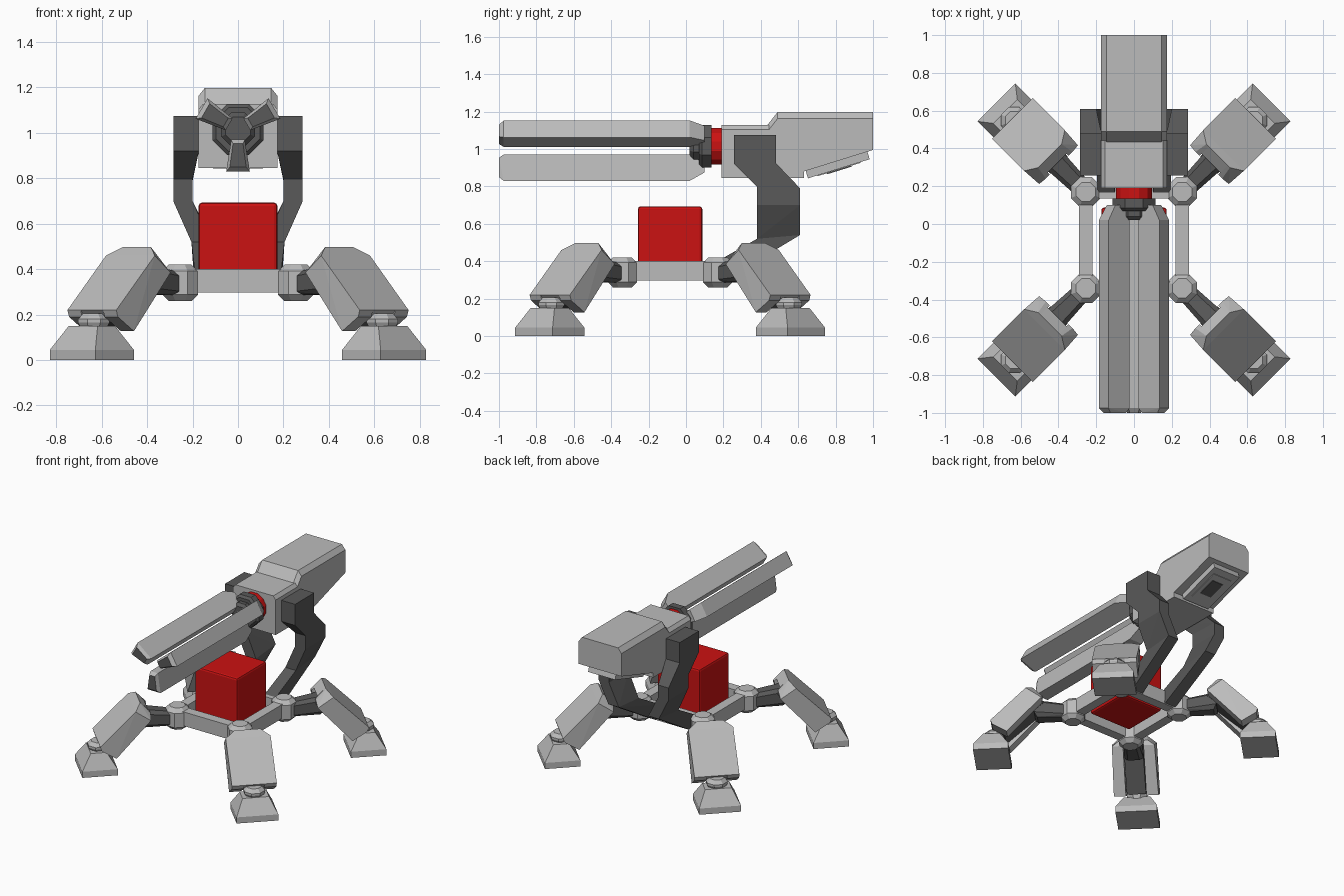
import bpy, bmesh, math
from mathutils import Vector, Matrix

cube = bpy.data.objects.get("Cube")
if cube:
    bpy.data.objects.remove(cube, do_unlink=True)


def material(name, rgb):
    m = bpy.data.materials.new(name)
    m.use_nodes = True
    m.diffuse_color = (*rgb, 1)
    m.node_tree.nodes["Principled BSDF"].inputs["Base Color"].default_value = (*rgb, 1)
    return m


LIGHT = material("light grey", (0.50, 0.50, 0.50))
DARK = material("dark grey", (0.10, 0.10, 0.10))
RED = material("red", (0.60, 0.006, 0.006))


def finish(name, bm, *mats):
    me = bpy.data.meshes.new(name)
    bm.normal_update()
    bm.to_mesh(me)
    bm.free()
    ob = bpy.data.objects.new(name, me)
    bpy.context.collection.objects.link(ob)
    for m in mats:
        me.materials.append(m)
    return ob


def add_hull(bm, pts):
    """Add one convex solid around the points."""
    part = bmesh.new()
    for p in pts:
        part.verts.new(p)
    res = bmesh.ops.convex_hull(part, input=part.verts[:])
    loose = {g for g in res["geom_interior"] + res["geom_unused"]
             if isinstance(g, bmesh.types.BMVert)}
    bmesh.ops.delete(part, geom=list(loose), context="VERTS")
    bmesh.ops.dissolve_limit(part, angle_limit=0.02, verts=part.verts[:], edges=part.edges[:])
    bmesh.ops.recalc_face_normals(part, faces=part.faces[:])
    tmp = bpy.data.meshes.new("tmp")
    part.to_mesh(tmp)
    part.free()
    bm.from_mesh(tmp)
    bpy.data.meshes.remove(tmp)


def solid(name, mat, *point_sets):
    bm = bmesh.new()
    for pts in point_sets:
        add_hull(bm, pts)
    return finish(name, bm, mat)


def box(x0, x1, y0, y1, z0, z1):
    return [(x, y, z) for x in (x0, x1) for y in (y0, y1) for z in (z0, z1)]


def rings(centre, levels, n=8, axis="Z"):
    """Points of stacked n-gons, levels = (radius, height)."""
    pts = []
    for r, h in levels:
        for i in range(n):
            a = 2 * math.pi * (i + 0.5) / n
            c, s = r * math.cos(a), r * math.sin(a)
            p = (c, s, h) if axis == "Z" else (c, h, s)
            pts.append(Vector(centre) + Vector(p))
    return pts


CY = -0.085          # middle of the base
H = 0.255            # half spacing of the hubs
R2 = math.sqrt(0.5)

# Base frame: four bars around the core
bars = []
for s in (-1, 1):
    bars.append(box(s * H - 0.035, s * H + 0.035, CY - H, CY + H, 0.297, 0.40))
    bars.append(box(-H, H, CY + s * H - 0.035, CY + s * H + 0.035, 0.297, 0.40))
solid("base_frame", LIGHT, *bars)

# Red core with softened edges
core = solid("core_box", RED, box(-0.173, 0.173, CY - 0.172, CY + 0.172, 0.32, 0.693))
bev = core.modifiers.new("soft_edges", "BEVEL")
bev.width = 0.014
bev.segments = 2

# Legs: shin shell outline as (out, height, half width)
SHELL = [(0.91, 0.22, 0.152), (0.67, 0.46, 0.152), (0.63, 0.497, 0.088),
         (0.56, 0.42, 0.10), (0.565, 0.385, 0.145), (0.80, 0.127, 0.152), (0.90, 0.19, 0.152)]
COVER = [(0.91, 0.22), (0.67, 0.46), (0.63, 0.497), (0.575, 0.44), (0.87, 0.175)]
SHIN = [(0.56, 0.385), (0.64, 0.44), (0.89, 0.20), (0.82, 0.15)]
THIGH = [(0.38, 0.385, 0.03), (0.38, 0.365, 0.05), (0.38, 0.30, 0.05), (0.38, 0.285, 0.03),
         (0.62, 0.425, 0.04), (0.62, 0.40, 0.065), (0.62, 0.32, 0.065), (0.60, 0.29, 0.04)]

for sx, xn in ((1, "left"), (-1, "right")):
    for sy, yn in ((-1, "front"), (1, "back")):
        tag = f"{yn}_{xn}"

        def P(u, v, z):
            return ((sx * u - sy * v) * R2, CY + (sy * u + sx * v) * R2, z)

        hub = (sx * H, CY + sy * H, 0)
        solid(f"hub_{tag}", LIGHT,
              rings(hub, [(0.055, 0.26), (0.085, 0.288), (0.085, 0.392), (0.055, 0.42)]))
        solid(f"thigh_{tag}", DARK, [P(u, s * w, z) for u, z, w in THIGH for s in (-1, 1)])
        solid(f"inner_shin_{tag}", DARK, [P(u, s * 0.065, z) for u, z in SHIN for s in (-1, 1)])
        # Shell: two cheeks joined by a cover, open underneath
        cheeks = [[P(u, s * v, z) for u, z, w in SHELL for v in (0.07, w)] for s in (-1, 1)]
        cover = [P(u, s * 0.071, z) for u, z in COVER for s in (-1, 1)]
        solid(f"shin_shell_{tag}", LIGHT, cover, *cheeks)
        solid(f"ankle_{tag}", LIGHT,
              rings(P(0.898, 0, 0), [(0.055, 0.13), (0.075, 0.165), (0.075, 0.18), (0.05, 0.205)]))
        foot = [P(0.91 + a * d, b * w, z) for a in (-1, 1) for b in (-1, 1)
                for d, w, z in ((0.12, 0.1415, 0), (0.12, 0.1415, 0.045), (0.054, 0.09, 0.15))]
        solid(f"foot_{tag}", LIGHT, foot)

# Support arms: sections as (front y, z, back y, z, inner x, outer x)
ARM = [(0.257, 1.075, 0.48, 1.075, 0.172, 0.285),
       (0.257, 0.92, 0.48, 0.925, 0.172, 0.285),
       (0.38, 0.797, 0.61, 0.79, 0.20, 0.285),
       (0.38, 0.70, 0.61, 0.70, 0.20, 0.285),
       (0.38, 0.52, 0.61, 0.54, 0.12, 0.205),
       (0.15, 0.39, 0.21, 0.30, 0.10, 0.19)]
for s, xn in ((1, "left"), (-1, "right")):
    secs = [[(s * x, y, z) for x in (a, b) for y, z in ((y0, z0), (y1, z1))]
            for y0, z0, y1, z1, a, b in ARM]
    solid(f"support_arm_{xn}", DARK, *[p + q for p, q in zip(secs, secs[1:])])


# Head: front block and raised rear block, both with chamfered top edges
def chamfered(profile, w, top, drop, inset):
    pts = []
    for y, z in profile:
        for s in (-1, 1):
            if z >= top:
                pts += [(s * (w - inset), y, z), (s * w, y, z - drop)]
            else:
                pts.append((s * w, y, z))
    return pts


solid("head_front", LIGHT,
      chamfered([(0.19, 1.128), (0.47, 1.128), (0.63, 0.845), (0.19, 0.845), (0.63, 1.0)],
                0.174, 1.12, 0.025, 0.02))
solid("head_rear", LIGHT,
      chamfered([(0.433, 1.125), (0.49, 1.198), (1.0, 1.198), (1.0, 0.995),
                 (0.63, 0.88), (0.433, 0.88)], 0.174, 1.125, 0.035, 0.028))


# Hatch on the sloping underside of the head
def hatch(y0, y1, w, d0, d1):
    return [(s * w, y + 0.3 * d, 0.88 + 0.31 * (y - 0.63) - d)
            for s in (-1, 1) for y in (y0, y1) for d in (d0, d1)]


solid("hatch_rim", LIGHT, hatch(0.64, 0.97, 0.11, -0.01, 0.04))
solid("hatch_panel", LIGHT, hatch(0.69, 0.92, 0.075, 0.03, 0.044))
solid("hatch_opening", DARK, hatch(0.74, 0.87, 0.045, 0.03, 0.049))

# Collars between head and prongs
AX = (0, 0, 1.015)
solid("red_collar", RED, rings(AX, [(0.10, 0.12), (0.10, 0.20)], 12, "Y"))
solid("dark_collar", DARK, rings(AX, [(0.105, 0.07), (0.122, 0.085), (0.122, 0.135)], 8, "Y"))
solid("dark_hub", DARK, rings(AX, [(0.06, 0.02), (0.08, 0.04), (0.08, 0.08)], 8, "Y"))

# Three long prongs around the axis, sections as (y, inner r, half width, outer r, half width)
PRONG = [(-1.0, 0.062, 0.022, 0.165, 0.036), (-0.975, 0.045, 0.03, 0.185, 0.052),
         (0.02, 0.045, 0.03, 0.185, 0.052), (0.10, 0.08, 0.03, 0.14, 0.045)]
for k, name in enumerate(("lower_prong", "upper_prong_right", "upper_prong_left")):
    rot = Matrix.Rotation(math.radians(120 * k), 4, "Y")
    pts = [rot @ Vector((s * w, y, -r)) + Vector(AX)
           for y, r0, w0, r1, w1 in PRONG for r, w in ((r0, w0), (r1, w1)) for s in (-1, 1)]
    prong = solid(name, LIGHT, pts)
    prong.data.materials.append(DARK)
    for f in prong.data.polygons:      # dark muzzle face
        if f.normal.y < -0.95:
            f.material_index = 1
